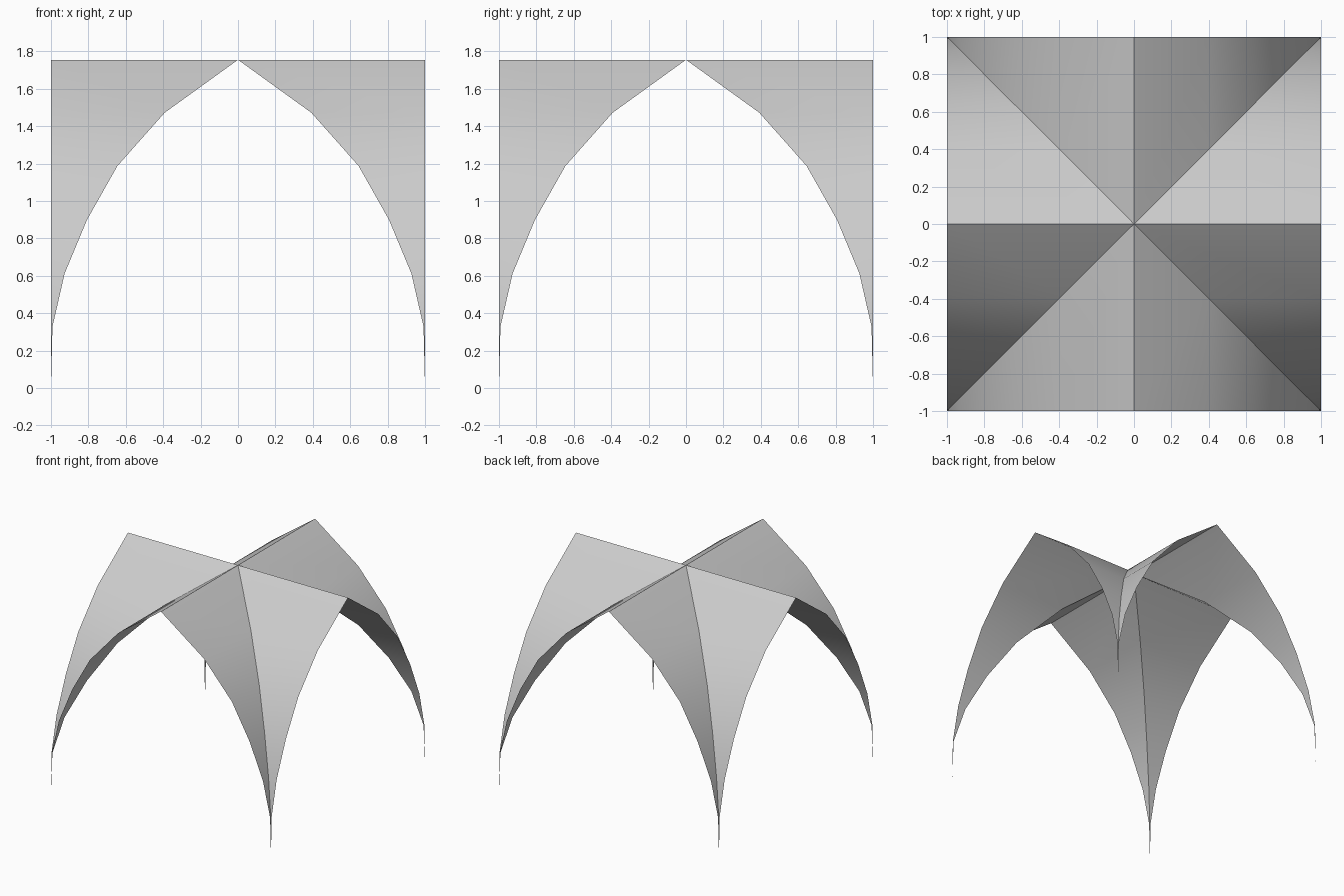
import bpy, bmesh
from math import pi
from mathutils import Matrix

if "Cube" in bpy.data.objects:
    bpy.data.objects.remove(bpy.data.objects["Cube"])

# Pointed arch, half profile from apex to springing point (offset, height)
half = [(0, 1.755), (0.392, 1.472), (0.645, 1.187), (0.807, 0.9),
        (0.927, 0.612), (0.992, 0.328), (1, 0)]
arch = [(-x, z) for x, z in reversed(half[1:])] + half

bm = bmesh.new()
# Four webs: each arch is swept from the diagonal groins to the outer edge
for i in range(4):
    rot = Matrix.Rotation(i * pi / 2, 4, 'Z')
    inner = [bm.verts.new(rot @ Matrix.Translation((x, abs(x), z)).translation) for x, z in arch]
    outer = [bm.verts.new(rot @ Matrix.Translation((x, 1, z)).translation) for x, z in arch]
    for j in range(len(arch) - 1):
        bm.faces.new((inner[j], inner[j + 1], outer[j + 1], outer[j]))

# Weld the webs along the groins and at the feet
bmesh.ops.remove_doubles(bm, verts=bm.verts[:], dist=0.0005)

mesh = bpy.data.meshes.new("groin_vault")
bm.to_mesh(mesh)
bm.free()
vault = bpy.data.objects.new("groin_vault", mesh)
bpy.context.collection.objects.link(vault)

# Smooth curves, crisp ridges and groins
bpy.context.view_layer.objects.active = vault
vault.select_set(True)
bpy.ops.object.shade_smooth_by_angle(angle=pi / 6)
